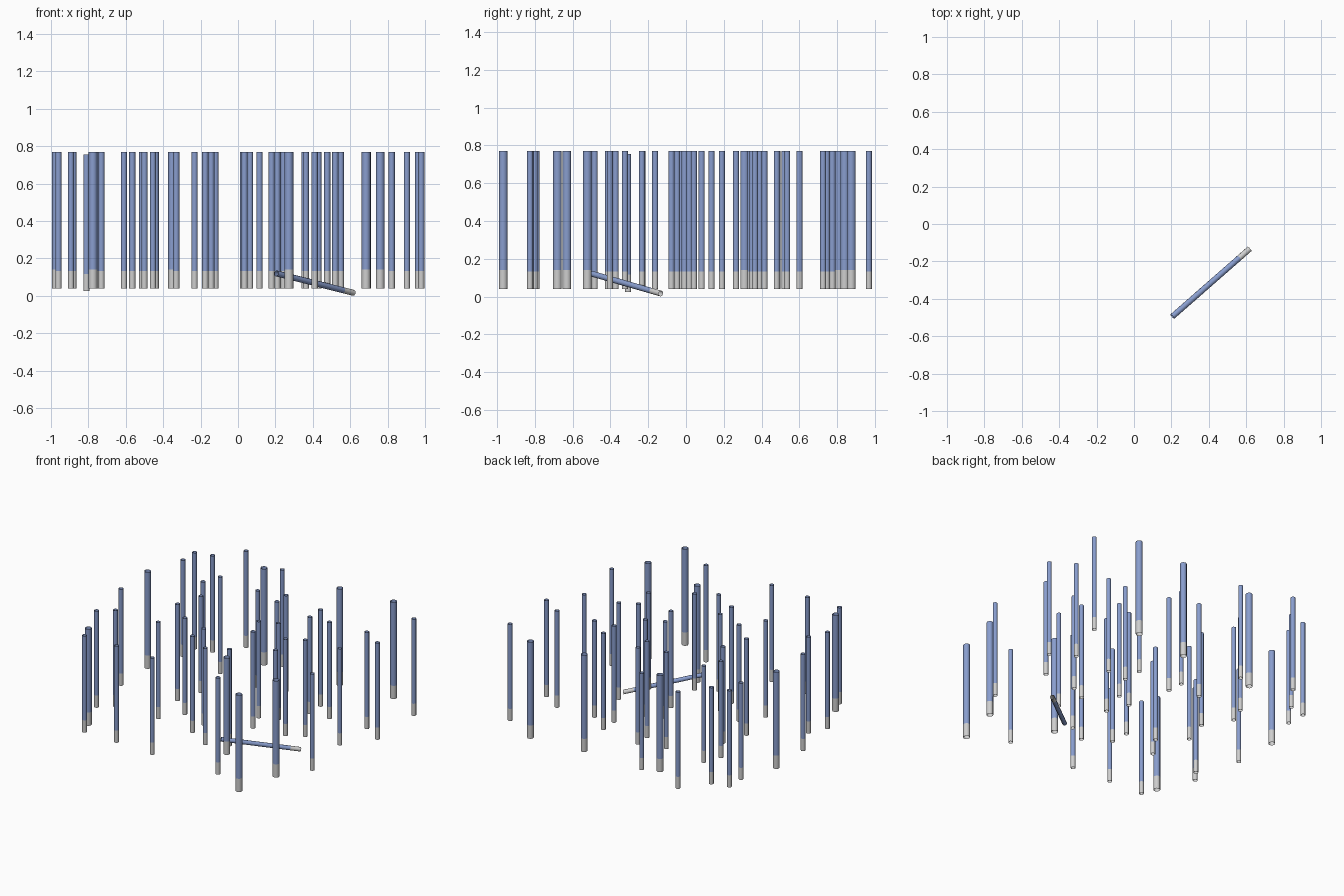
import bpy, bmesh, math
from mathutils import Vector

if "Cube" in bpy.data.objects:
    bpy.data.objects.remove(bpy.data.objects["Cube"])

SIDES = 10


def material(name, rgb):
    m = bpy.data.materials.new(name)
    m.diffuse_color = (*rgb, 1)
    m.use_nodes = True
    m.node_tree.nodes["Principled BSDF"].inputs["Base Color"].default_value = m.diffuse_color
    return m


BLUE = material("soft blue", (0.25, 0.34, 0.62))
GREY = material("pale grey", (0.62, 0.62, 0.62))


def tube(name, low, high, r, tip):
    """Open tube from low to high; the first `tip` of its length is grey."""
    low, high = Vector(low), Vector(high)
    axis = high - low
    turn = Vector((0, 0, 1)).rotation_difference(axis)
    bm = bmesh.new()
    rings = []
    for d in (0, tip, axis.length):
        rings.append([bm.verts.new(low + turn @ Vector((
            r * math.cos(2 * math.pi * i / SIDES),
            r * math.sin(2 * math.pi * i / SIDES), d))) for i in range(SIDES)])
    for k in (0, 1):
        for i in range(SIDES):
            j = (i + 1) % SIDES
            f = bm.faces.new((rings[k][i], rings[k][j], rings[k + 1][j], rings[k + 1][i]))
            f.material_index = 1 - k
            f.smooth = True
    me = bpy.data.meshes.new(name)
    bm.to_mesh(me)
    bm.free()
    me.materials.append(BLUE)
    me.materials.append(GREY)
    ob = bpy.data.objects.new(name, me)
    bpy.context.collection.objects.link(ob)
    return ob


# Upright sticks: plan positions of thin and thick ones
THIN = [
    (-.61, .967), (-.885, .745), (-.755, .775), (-.232, .86), (.963, .725),
    (-.88, .60), (-.513, .52), (-.175, .485), (.027, .535), (.035, .415),
    (.355, .48), (-.565, .39), (.363, .34), (.52, .35), (.822, .365),
    (.98, .265), (-.443, .19), (.245, .135), (.115, .083), (.55, .017),
    (.43, -.047), (.822, .042), (-.96, -.027), (-.5, -.007), (.18, -.077),
    (-.33, -.163), (-.125, -.23), (.477, -.233), (-.893, -.413), (.065, -.483),
    (.21, -.403), (.903, -.403), (-.73, -.79), (-.455, -.80), (-.143, -.82),
    (.41, -.825), (-.44, -.323), (-.12, -.372),
]
THICK = [
    (-.35, .81), (.263, .84), (.688, .875), (-.972, .31), (.272, -.522),
    (.76, -.63), (-.775, -.68), (.685, -.967),
]
for x, y in THIN:
    tube("upright_stick", (x, y, .04), (x, y, .77), .0165, .092)
for x, y in THICK:
    tube("thick_upright_stick", (x, y, .04), (x, y, .77), .0235, .1)

# One stick sits slightly lower
tube("low_stick", (-.81, -.306, .025), (-.81, -.306, .755), .0165, .092)

# Fallen stick lying at a slant
tube("fallen_stick", (.618, -.133, .016), (.205, -.495, .12), .016, .075)
